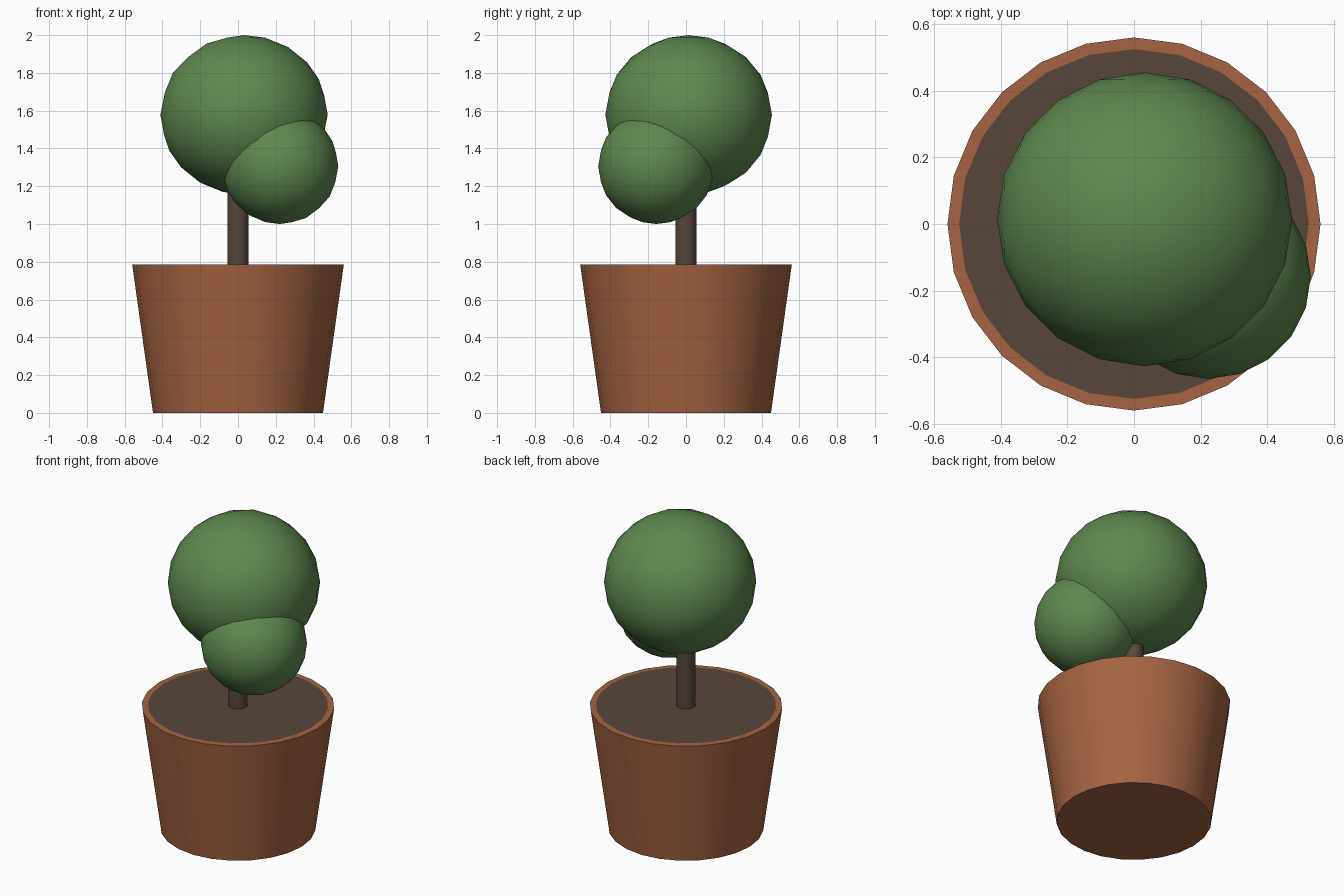
import bpy, math

if "Cube" in bpy.data.objects:
    bpy.data.objects.remove(bpy.data.objects["Cube"])


def material(name, rgb):
    m = bpy.data.materials.new(name)
    m.diffuse_color = (*rgb, 1)
    m.use_nodes = True
    m.node_tree.nodes["Principled BSDF"].inputs["Base Color"].default_value = m.diffuse_color
    return m


terracotta = material("terracotta", (0.376, 0.127, 0.056))
soil_brown = material("soil brown", (0.098, 0.061, 0.044))
leaf_green = material("leaf green", (0.112, 0.246, 0.080))


def finish(name, mat, smooth=True):
    ob = bpy.context.object
    ob.name = ob.data.name = name
    ob.data.materials.append(mat)
    if smooth:
        bpy.ops.object.shade_smooth_by_angle(angle=math.radians(35))
    return ob


def tapered(name, r1, r2, z1, z2, sides, mat):
    bpy.ops.mesh.primitive_cone_add(vertices=sides, radius1=r1, radius2=r2,
                                    depth=z2 - z1, location=(0, 0, (z1 + z2) / 2))
    return finish(name, mat)


def foliage(name, centre, radii):
    bpy.ops.mesh.primitive_ico_sphere_add(subdivisions=3, radius=1, location=centre)
    bpy.context.object.scale = radii
    bpy.ops.object.transform_apply(location=False, rotation=False, scale=True)
    return finish(name, leaf_green)


# Pot with a closed top, and the soil disc lying just on it
tapered("pot", 0.45, 0.56, 0, 0.785, 24, terracotta)
bpy.ops.mesh.primitive_circle_add(vertices=24, radius=0.525, fill_type='NGON',
                                  location=(0, 0, 0.787))
finish("soil", soil_brown, smooth=False)

# Trunk
tapered("trunk", 0.055, 0.055, 0.785, 1.3, 16, soil_brown)

# Two overlapping balls of leaves
foliage("main_foliage", (0.032, 0.014, 1.578), (0.443, 0.441, 0.422))
foliage("side_foliage", (0.223, -0.157, 1.305), (0.308, 0.308, 0.305))
